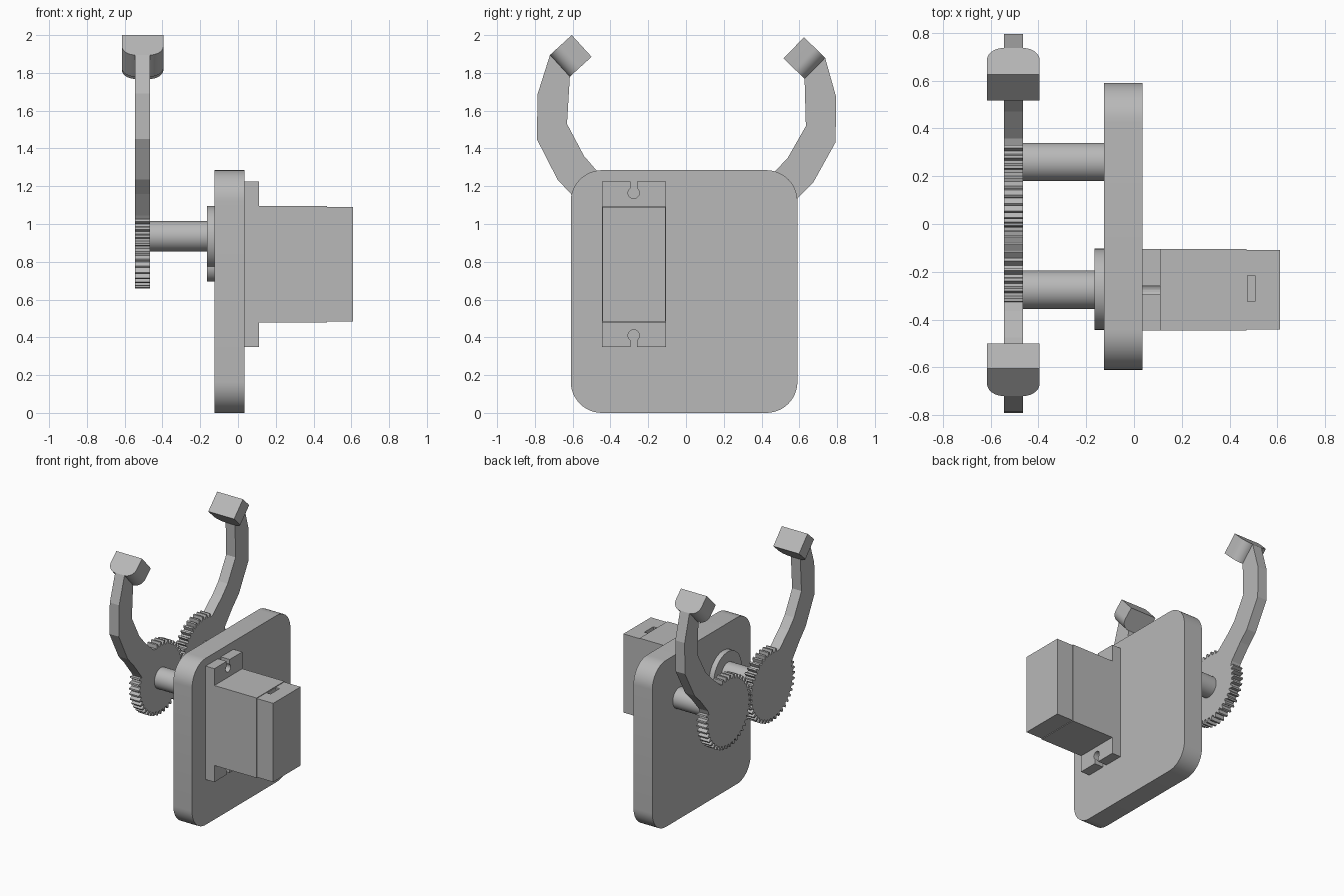
import bpy, bmesh
from math import sin, cos, radians, pi
from mathutils import Vector, Matrix

cube = bpy.data.objects.get("Cube")
if cube:
    bpy.data.objects.remove(cube, do_unlink=True)

grey = bpy.data.materials.new("plain grey")
grey.use_nodes = True
grey.diffuse_color = (0.48, 0.48, 0.48, 1)
grey.node_tree.nodes["Principled BSDF"].inputs["Base Color"].default_value = (0.48, 0.48, 0.48, 1)

X, Y, Z = Vector((1, 0, 0)), Vector((0, 1, 0)), Vector((0, 0, 1))


def extrude(name, pts, origin, a, b, depth, smooth=False):
    """Solid made by pushing a 2D profile (along a and b) through depth."""
    bm = bmesh.new()
    near = [bm.verts.new(origin + a * p + b * q) for p, q in pts]
    far = [bm.verts.new(v.co + depth) for v in near]
    bm.faces.new(near)
    bm.faces.new(far[::-1])
    n = len(near)
    for i in range(n):
        j = (i + 1) % n
        bm.faces.new((near[i], far[i], far[j], near[j]))
    bmesh.ops.recalc_face_normals(bm, faces=bm.faces)
    mesh = bpy.data.meshes.new(name)
    bm.to_mesh(mesh)
    bm.free()
    mesh.materials.append(grey)
    obj = bpy.data.objects.new(name, mesh)
    bpy.context.collection.objects.link(obj)
    if smooth:
        bpy.ops.object.select_all(action='DESELECT')
        obj.select_set(True)
        bpy.context.view_layer.objects.active = obj
        bpy.ops.object.shade_smooth_by_angle(angle=radians(30))
    return obj


def slab(name, pts, x0, x1, smooth=False):
    return extrude(name, pts, X * x0, Y, Z, X * (x1 - x0), smooth)


def arc(cy, cz, r, start, end, steps):
    angles = [radians(start + (end - start) * i / steps) for i in range(steps + 1)]
    return [(cy + r * cos(t), cz + r * sin(t)) for t in angles]


def disc(name, cy, cz, r, x0, x1):
    return slab(name, arc(cy, cz, r, 0, 360, 48)[:-1], x0, x1, True)


def rect(y0, y1, z0, z1):
    return [(y0, z0), (y1, z0), (y1, z1), (y0, z1)]


# Base plate with rounded corners
R = 0.165
plate = []
for cy, cz, start in ((0.59 - R, 1.285 - R, 0), (-0.61 + R, 1.285 - R, 90),
                      (-0.61 + R, R, 180), (0.59 - R, R, 270)):
    plate += arc(cy, cz, R, start, start + 90, 12)
slab("base_plate", plate, -0.125, 0.035, True)

# Servo mounting flange with a keyhole notch at each end
Y0, Y1, YM = -0.445, -0.105, -0.277
flange = [(Y0, 0.35)]
flange += [(YM - 0.018, 0.35)] + arc(YM, 0.41, 0.03, 233, -53, 20) + [(YM + 0.018, 0.35)]
flange += [(Y1, 0.35), (Y1, 1.225)]
flange += [(YM + 0.018, 1.225)] + arc(YM, 1.165, 0.03, 53, -233, 20) + [(YM - 0.018, 1.225)]
flange += [(Y0, 1.225)]
slab("servo_flange", flange, 0.035, 0.11)

# Servo case and end cap
slab("servo_case", rect(Y0, Y1, 0.478, 1.095), 0.035, 0.47)
cap = slab("servo_end_cap", rect(Y0 + 0.003, Y1 - 0.003, 0.483, 1.09), 0.47, 0.61)

# Slot sunk into the top of the end cap
cutter = slab("slot_cutter", rect(-0.325, -0.215, 1.03, 1.2), 0.474, 0.506)
cutter.hide_render = True
cut = cap.modifiers.new("slot", 'BOOLEAN')
cut.operation, cut.object, cut.solver = 'DIFFERENCE', cutter, 'EXACT'
bpy.ops.object.select_all(action='DESELECT')
bpy.context.view_layer.objects.active = cap
cap.select_set(True)
bpy.ops.object.modifier_apply(modifier="slot")
bpy.data.objects.remove(cutter, do_unlink=True)

# Servo output boss and the two shafts
HUB = 0.935
disc("output_boss", -0.273, 0.925, 0.17, -0.165, -0.12)
disc("output_boss_lobe", -0.273, 0.775, 0.08, -0.165, -0.12)
disc("drive_shaft", -0.275, HUB, 0.08, -0.47, -0.16)
disc("idler_shaft", 0.26, HUB, 0.08, -0.47, -0.12)

# Claws: gear sector, bent arm and rounded gripping pad
TEETH, ROOT, TIP = 40, 0.248, 0.276
ARM_OUT = [(0.245, 0.11), (0.335, 0.225), (0.405, 0.30), (0.515, 0.515),
           (0.51, 0.755), (0.445, 0.96)]
ARM_IN = [(0.34, 0.845), (0.355, 0.595), (0.265, 0.425), (0.20, 0.35), (0.09, 0.25)]


def claw(name, cy, side, tilt, phase):
    turn = Matrix.Rotation(radians(tilt), 2)
    pts = []
    pitch = 360 / TEETH
    for i in range(2 * TEETH):
        mid = i * pitch + phase
        if 75 < mid < 380:
            for f, r in ((-0.33, ROOT), (-0.14, TIP), (0.14, TIP), (0.33, ROOT)):
                t = radians(mid + f * pitch)
                pts.append((r * cos(t), r * sin(t)))
    pts += ARM_OUT + ARM_IN
    pts = [turn @ Vector(p) for p in pts]
    slab(name + "_geared_arm", [(cy + side * p, HUB + q) for p, q in pts], -0.545, -0.465)

    # Pad profile: flat gripping face, rounded at the arm end
    outer, inner = turn @ Vector(ARM_OUT[-1]), turn @ Vector(ARM_IN[0])
    across = inner - outer
    along = Vector((across.y, -across.x)).normalized()
    depth = Vector((0, side * across.x, across.y))
    forward = Vector((0, side * along.x, along.y))
    start = Vector((-0.505, cy + side * outer.x, HUB + outer.y))
    r, half, length = 0.07, 0.11, 0.156
    profile = arc(-half + r, r, r, 180, 270, 10) + arc(half - r, r, r, 270, 360, 10)
    profile += [(half, length), (-half, length)]
    extrude(name + "_pad", profile, start, X, forward, depth, True)


claw("front_claw", -0.275, -1, 0, 0)
claw("back_claw", 0.26, 1, -1.9, 180 / TEETH + 1.9)
